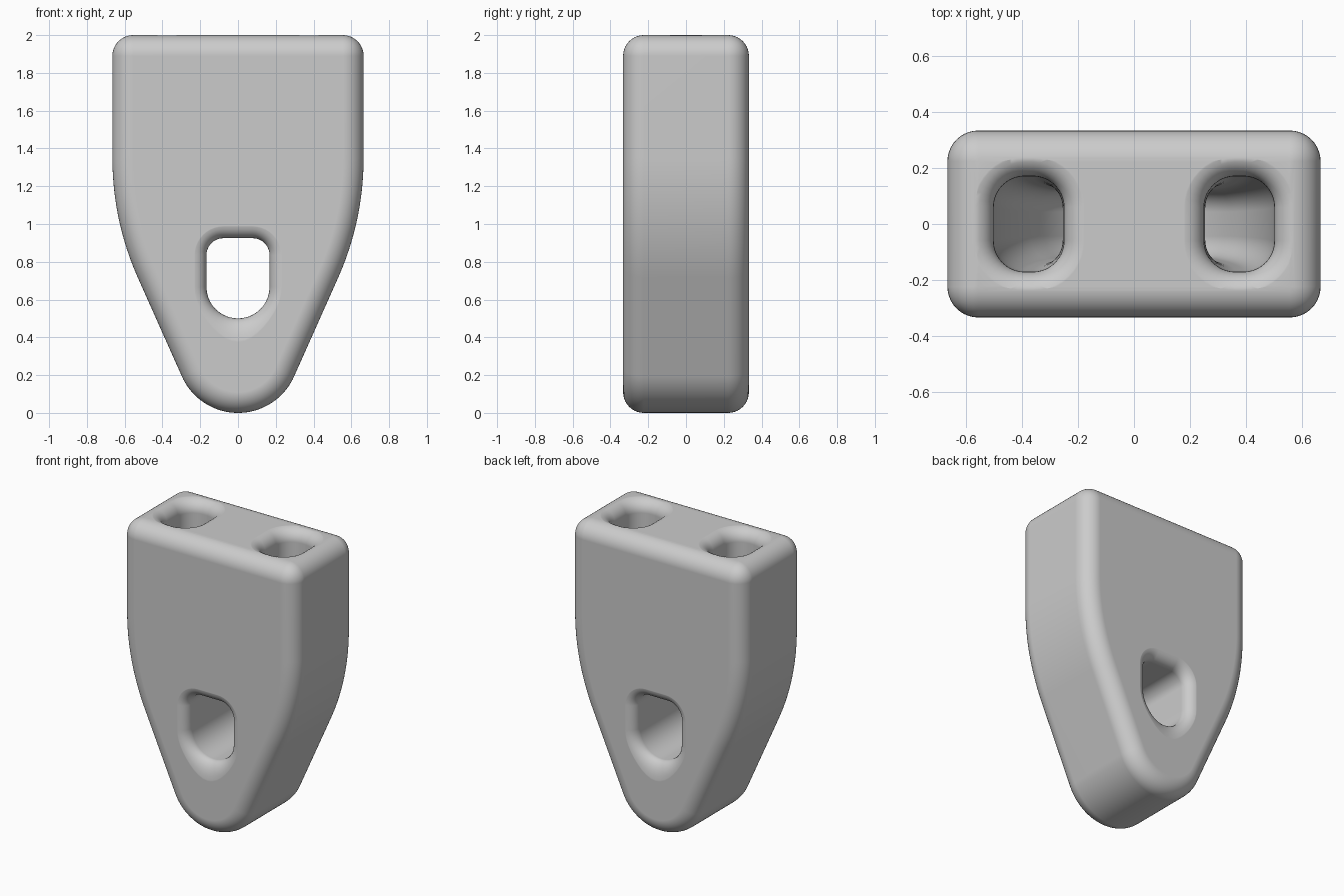
import bpy, bmesh
from math import sin, cos, pi, radians, sqrt, hypot

if "Cube" in bpy.data.objects:
    bpy.data.objects.remove(bpy.data.objects["Cube"], do_unlink=True)

grey = bpy.data.materials.new("plain grey")
grey.use_nodes = True
grey.diffuse_color = (0.6, 0.6, 0.6, 1)
grey.node_tree.nodes["Principled BSDF"].inputs["Base Color"].default_value = (0.6, 0.6, 0.6, 1)

HALF_DEPTH = 0.333


def arc(cx, cz, r, start, end, n):
    angles = [radians(start + (end - start) * i / n) for i in range(n + 1)]
    return [(cx + r * cos(a), cz + r * sin(a)) for a in angles]


def slot(hw, lo, hi, r_lo, r_hi, grow=0, drop=0):
    """Rounded rectangle grown outwards; drop pulls its bottom to a point."""
    corners = [(hw - r_lo, lo + r_lo, r_lo, -90), (hw - r_hi, hi - r_hi, r_hi, 0),
               (r_hi - hw, hi - r_hi, r_hi, 90), (r_lo - hw, lo + r_lo, r_lo, 180)]
    pts = []
    for cx, cz, r, start in corners:
        for x, z in arc(cx, cz, r + grow, start, start + 90, 10):
            down = max(0, (cz - z) / (r + grow))
            pts.append((x, z - drop * down ** 4))
    return pts


def flare(r, n=8):
    """Depth and outward growth along a rounded hole mouth."""
    steps = [r * (1 - cos(pi / 2 * i / n)) for i in range(n + 1)]
    return [(d, r - sqrt(max(0, r * r - (r - d) ** 2))) for d in steps]


def loft(name, rings):
    """Closed solid through a row of rings with equal point counts."""
    bm = bmesh.new()
    loops = [[bm.verts.new(p) for p in ring] for ring in rings]
    for a, b in zip(loops, loops[1:]):
        for i in range(len(a)):
            j = (i + 1) % len(a)
            bm.faces.new((a[i], a[j], b[j], b[i]))
    bm.faces.new(loops[0])
    bm.faces.new(loops[-1])
    bmesh.ops.remove_doubles(bm, verts=bm.verts, dist=1e-5)
    bmesh.ops.recalc_face_normals(bm, faces=bm.faces)
    mesh = bpy.data.meshes.new(name)
    bm.to_mesh(mesh)
    bm.free()
    mesh.materials.append(grey)
    obj = bpy.data.objects.new(name, mesh)
    bpy.context.collection.objects.link(obj)
    return obj


# Body: tapered shield outline, pushed through the depth and rounded
side = arc(0, 0.325, 0.325, -90, -24, 24) + arc(-0.895, 1.35, 1.56, -24, 0, 20) + [(0.665, 2)]
outline = side + [(-x, z) for x, z in reversed(side[1:])]
body = loft("body", [[(x, y, z) for x, z in outline] for y in (-HALF_DEPTH, HALF_DEPTH)])
bevel = body.modifiers.new("rounding", "BEVEL")
bevel.width = 0.11
bevel.segments = 10
bevel.limit_method = "ANGLE"
bevel.angle_limit = radians(35)
bevel.use_clamp_overlap = False

# Front eye: straight slot with flared mouths on both faces
R = 0.075
mouth = [(-HALF_DEPTH - 0.001 + d, g) for d, g in flare(R)]
half = [(-0.5, R)] + mouth
eye_rings = []
for y, g in half + [(-y, g) for y, g in reversed(half)]:
    ring = slot(0.167, 0.5, 0.925, 0.167, 0.09, g, 0.07 * g / R)
    eye_rings.append([(x, y, z) for x, z in ring])
eye = loft("eye_cutter", eye_rings)

# Curved passage: from one top mouth, under the eye, up to the other
R = 0.083
X, BEND, DROP = 0.375, 0.95, 0.69
descent = [(2.1, R)] + [(2.001 - d, g) for d, g in flare(R)]
path = [(-X, z, 0, -1, g, 1) for z, g in descent]
for i in range(41):
    a = pi + pi * i / 40
    scale = 1 - 0.28 * min(1, abs(sin(a)) / 0.7)
    path.append((X * cos(a), BEND + DROP * sin(a), -X * sin(a), DROP * cos(a), 0, scale))
path += [(X, z, 0, 1, g, 1) for z, g in reversed(descent)]
passage_rings = []
for cx, cz, tx, tz, g, s in path:
    n = hypot(tx, tz)
    ring = slot(0.125, -0.17, 0.17, 0.11, 0.11, g)
    passage_rings.append([(cx - u * s * tz / n, v * s, cz + u * s * tx / n) for u, v in ring])
passage = loft("passage_cutter", passage_rings)

# Cut both openings
for cutter in (eye, passage):
    cutter.hide_render = True
    cut = body.modifiers.new("cut", "BOOLEAN")
    cut.operation = "DIFFERENCE"
    cut.solver = "EXACT"
    cut.object = cutter

bpy.ops.object.select_all(action="DESELECT")
body.select_set(True)
bpy.context.view_layer.objects.active = body
for mod in list(body.modifiers):
    bpy.ops.object.modifier_apply(modifier=mod.name)
for cutter in (eye, passage):
    bpy.data.objects.remove(cutter, do_unlink=True)

# Smooth shading with clean flats
bpy.ops.object.shade_smooth_by_angle(angle=radians(40))
weighted = body.modifiers.new("clean_flats", "WEIGHTED_NORMAL")
weighted.keep_sharp = True
bpy.ops.object.modifier_apply(modifier=weighted.name)
